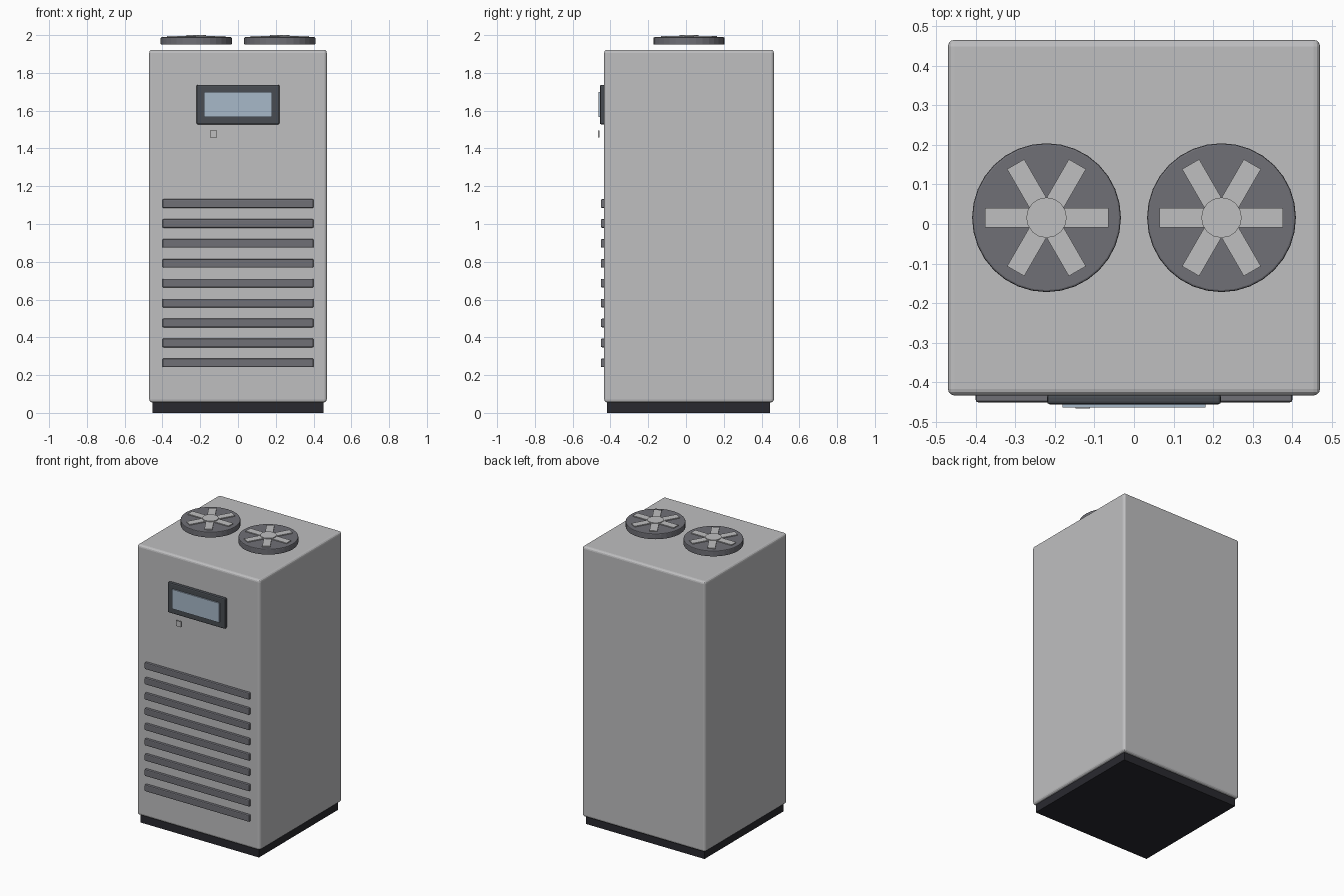
import bpy
import math

cube = bpy.data.objects.get("Cube")
if cube:
    bpy.data.objects.remove(cube, do_unlink=True)


def material(name, r, g, b):
    m = bpy.data.materials.new(name)
    m.use_nodes = True
    m.diffuse_color = (r, g, b, 1)
    m.node_tree.nodes["Principled BSDF"].inputs["Base Color"].default_value = (r, g, b, 1)
    m.roughness = 0.6
    return m


LIGHT = material("light_grey_panel", 0.52, 0.52, 0.53)
MID = material("mid_grey_plastic", 0.16, 0.16, 0.18)
FRAME = material("charcoal_frame", 0.065, 0.073, 0.084)
BLACK = material("black_plinth", 0.022, 0.022, 0.028)
GLASS = material("pale_blue_display", 0.39, 0.48, 0.58)


def finish(obj, name, mat, bevel, segments):
    obj.name = name
    obj.data.materials.append(mat)
    if bevel:
        mod = obj.modifiers.new("rounded_edges", 'BEVEL')
        mod.width = bevel
        mod.segments = segments
        mod.limit_method = 'ANGLE'
        mod.angle_limit = math.radians(40)
    return obj


def box(name, mat, x, y, z, bevel=0, segments=2):
    """Box from (min, max) pairs on each axis."""
    spans = (x, y, z)
    bpy.ops.mesh.primitive_cube_add(size=1, location=[(a + b) / 2 for a, b in spans])
    obj = bpy.context.object
    obj.scale = [b - a for a, b in spans]
    bpy.ops.object.transform_apply(location=False, rotation=False, scale=True)
    return finish(obj, name, mat, bevel, segments)


def disc(name, mat, x, y, z, radius, sides, bevel=0):
    bpy.ops.mesh.primitive_cylinder_add(vertices=sides, radius=radius, depth=z[1] - z[0],
                                        location=(x, y, sum(z) / 2))
    return finish(bpy.context.object, name, mat, bevel, 2)


# Cabinet and plinth
box("cabinet", LIGHT, (-0.47, 0.47), (-0.433, 0.465), (0.055, 1.922), 0.016, 3)
box("plinth", BLACK, (-0.453, 0.453), (-0.418, 0.445), (0, 0.07))

# Front vent slats
for i in range(9):
    z = 0.265 + i * 0.1054
    box(f"vent_slat_{i + 1}", MID, (-0.4, 0.4), (-0.4505, -0.425),
        (z - 0.023, z + 0.023), 0.006)

# Control display and button
box("display_frame", FRAME, (-0.22, 0.22), (-0.456, -0.43), (1.527, 1.737), 0.008)
box("display_screen", GLASS, (-0.18, 0.18), (-0.464, -0.45), (1.566, 1.7))
box("button", LIGHT, (-0.148, -0.111), (-0.466, -0.459), (1.457, 1.495))

# Roof fans: housing, three crossed blade bars and hub
FAN_Y = 0.016
for side, x in (("right", -0.221), ("left", 0.221)):
    disc(f"{side}_fan_housing", MID, x, FAN_Y, (1.949, 1.989), 0.188, 32, 0.005)
    for i in range(3):
        blade = box(f"{side}_fan_blade_{i + 1}", LIGHT, (x - 0.156, x + 0.156),
                    (FAN_Y - 0.025, FAN_Y + 0.025), (1.98, 1.995))
        blade.rotation_euler.z = math.radians(60 * i)
    disc(f"{side}_fan_hub", LIGHT, x, FAN_Y, (1.98, 2.0), 0.051, 16)
